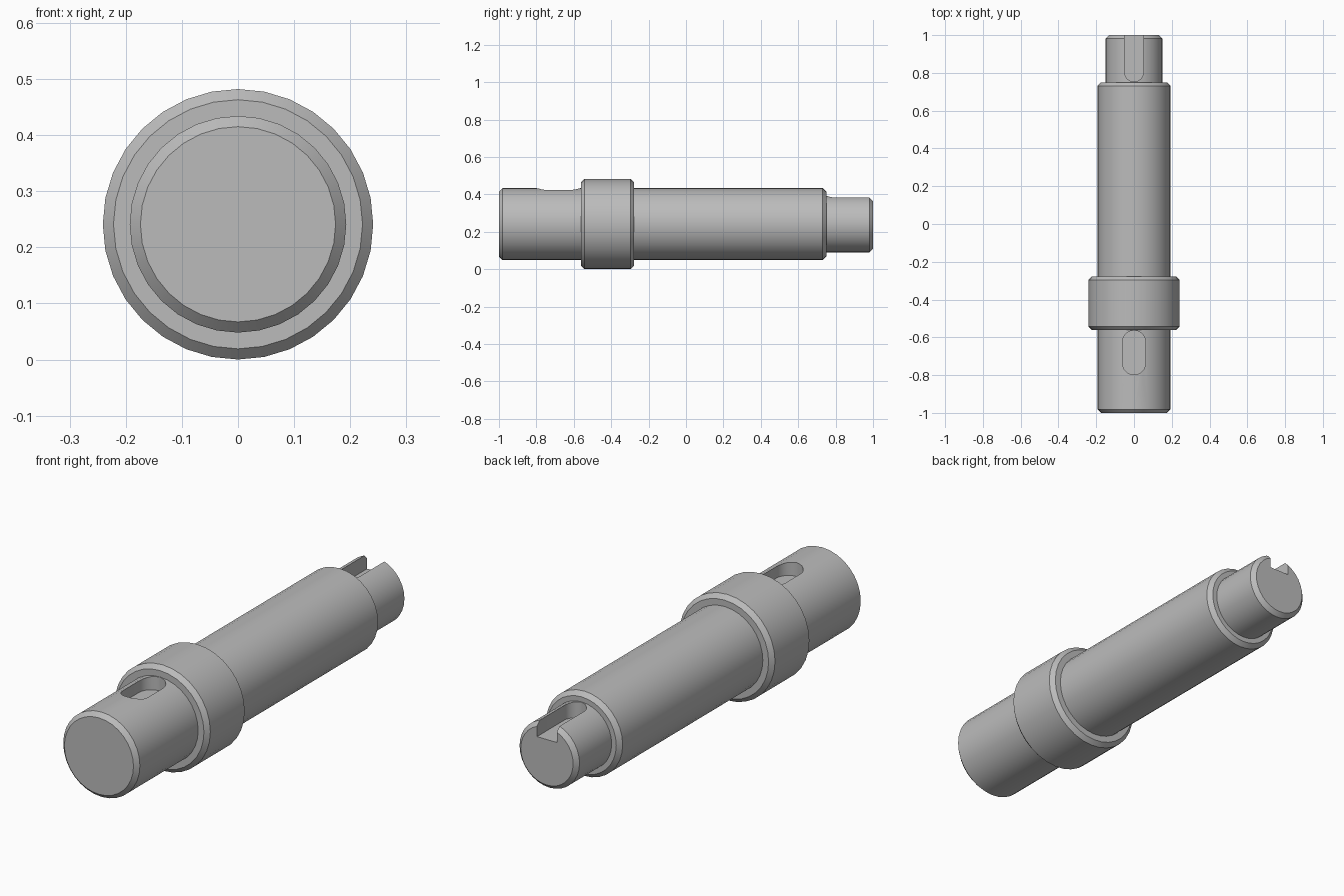
import bpy, bmesh, math

cube = bpy.data.objects.get("Cube")
if cube:
    bpy.data.objects.remove(cube, do_unlink=True)

SIDES = 32
SHAFT_R, COLLAR_R, END_R = 0.193, 0.241, 0.151
BEVEL = 0.019
AXIS_Z = COLLAR_R

steel = bpy.data.materials.new("steel_grey")
steel.use_nodes = True
colour = (0.5, 0.5, 0.5, 1)
steel.diffuse_color = colour
steel.node_tree.nodes["Principled BSDF"].inputs["Base Color"].default_value = colour


def make_object(name, bm):
    bmesh.ops.recalc_face_normals(bm, faces=bm.faces)
    mesh = bpy.data.meshes.new(name)
    bm.to_mesh(mesh)
    bm.free()
    mesh.materials.append(steel)
    obj = bpy.data.objects.new(name, mesh)
    bpy.context.collection.objects.link(obj)
    return obj


def turned(name, profile):
    """Turn a (y, radius) profile around the shaft axis and cap both ends."""
    bm = bmesh.new()
    rings = []
    for y, r in profile:
        angles = [math.tau * i / SIDES for i in range(SIDES)]
        rings.append([bm.verts.new((r * math.cos(a), y, AXIS_Z + r * math.sin(a)))
                      for a in angles])
    for a, b in zip(rings, rings[1:]):
        for i in range(SIDES):
            j = (i + 1) % SIDES
            bm.faces.new((a[i], a[j], b[j], b[i]))
    bm.faces.new(rings[0])
    bm.faces.new(rings[-1])
    return make_object(name, bm)


def slot_cutter(name, half_width, y0, y1, floor):
    """Upright prism with a round-ended outline, from the slot floor upwards."""
    bm = bmesh.new()
    steps = 12
    outline = []
    for centre, start in ((y1 - half_width, 0), (y0 + half_width, math.pi)):
        for i in range(steps + 1):
            a = start + math.pi * i / steps
            outline.append((half_width * math.cos(a), centre + half_width * math.sin(a)))
    base = bm.faces.new([bm.verts.new((x, y, AXIS_Z + floor)) for x, y in outline])
    top = bmesh.ops.extrude_face_region(bm, geom=[base])["geom"]
    bmesh.ops.translate(bm, vec=(0, 0, 0.3),
                        verts=[v for v in top if isinstance(v, bmesh.types.BMVert)])
    obj = make_object(name, bm)
    obj.hide_render = True
    return obj


# Stepped shaft with chamfered ends, collar and narrow rear journal
shaft = turned("stepped_shaft", [
    (-1, SHAFT_R - BEVEL), (-1 + BEVEL, SHAFT_R),
    (-0.562, SHAFT_R), (-0.562, COLLAR_R - BEVEL),
    (-0.562 + BEVEL, COLLAR_R), (-0.277 - BEVEL, COLLAR_R),
    (-0.277, COLLAR_R - BEVEL), (-0.277, SHAFT_R),
    (0.75 - BEVEL, SHAFT_R), (0.75, SHAFT_R - BEVEL),
    (0.75, END_R), (1 - BEVEL, END_R), (1, END_R - BEVEL),
])

# Closed front keyway and open-ended rear keyway
cutters = [
    slot_cutter("front_keyway_cutter", 0.061, -0.798, -0.564, 0.13),
    slot_cutter("rear_keyway_cutter", 0.05, 0.753, 1.2, 0.075),
]

bpy.ops.object.select_all(action="DESELECT")
bpy.context.view_layer.objects.active = shaft
shaft.select_set(True)
for cutter in cutters:
    cut = shaft.modifiers.new("keyway", "BOOLEAN")
    cut.operation = "DIFFERENCE"
    cut.solver = "EXACT"
    cut.object = cutter
    bpy.ops.object.modifier_apply(modifier=cut.name)
    bpy.data.objects.remove(cutter, do_unlink=True)

bpy.ops.object.shade_smooth_by_angle(angle=math.radians(30))
